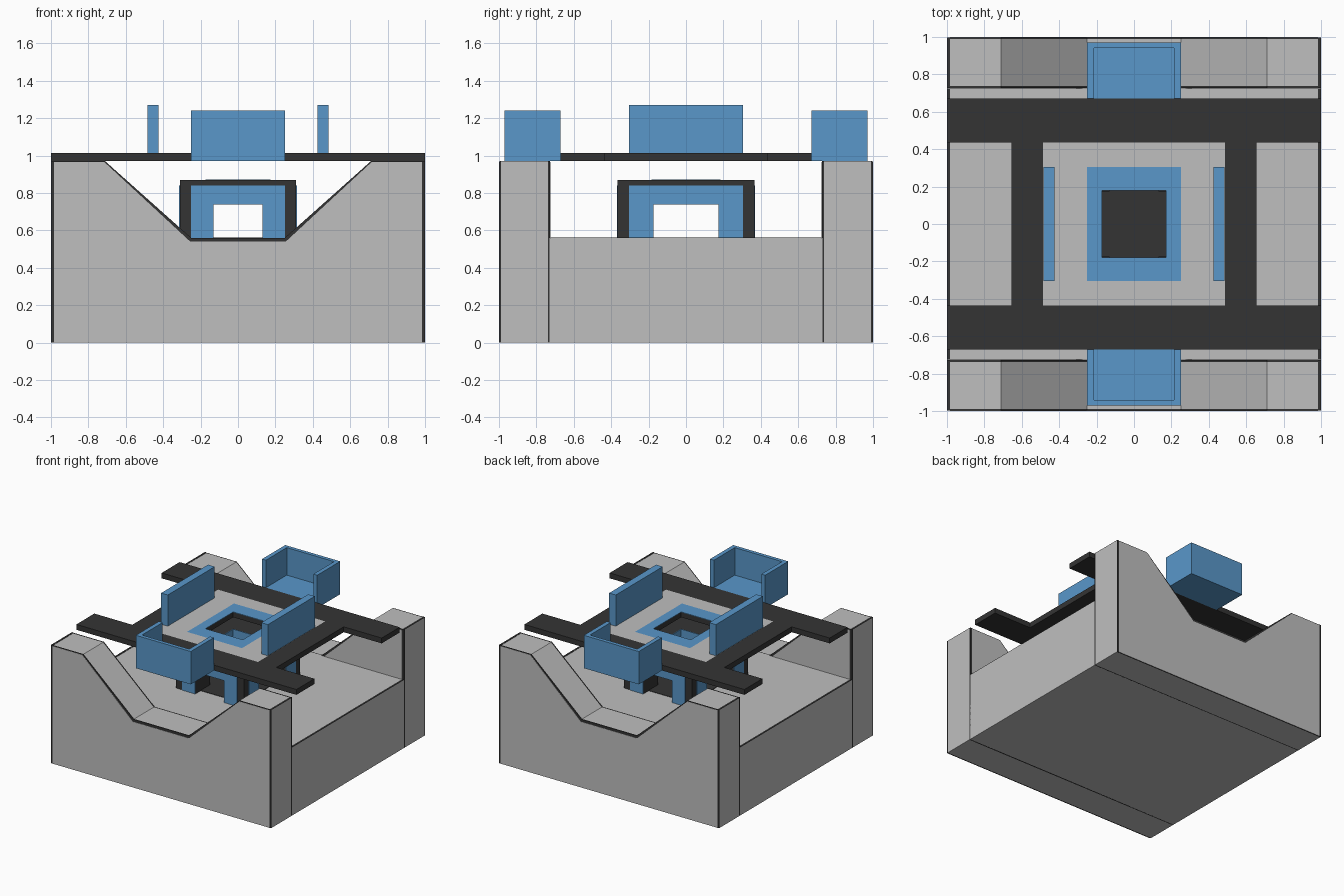
import bpy
import bmesh
from mathutils import Vector

cube = bpy.data.objects.get("Cube")
if cube:
    bpy.data.objects.remove(cube, do_unlink=True)


def material(name, rgb):
    m = bpy.data.materials.new(name)
    m.use_nodes = True
    m.diffuse_color = (*rgb, 1)
    m.node_tree.nodes["Principled BSDF"].inputs["Base Color"].default_value = (*rgb, 1)
    return m


GREY = material("light grey", (0.52, 0.52, 0.52))
DARK = material("charcoal", (0.034, 0.034, 0.034))
BLUE = material("sky blue", (0.10, 0.31, 0.59))


def finish(name, bm, mat):
    bmesh.ops.recalc_face_normals(bm, faces=bm.faces[:])
    mesh = bpy.data.meshes.new(name)
    bm.to_mesh(mesh)
    bm.free()
    mesh.materials.append(mat)
    bpy.context.collection.objects.link(bpy.data.objects.new(name, mesh))


def add_box(bm, x, y, z):
    verts = bmesh.ops.create_cube(bm, size=1)["verts"]
    for v in verts:
        v.co = Vector([(a + b) / 2 + c * (b - a) for (a, b), c in zip((x, y, z), v.co)])


def boxes(name, mat, *spans):
    bm = bmesh.new()
    for span in spans:
        add_box(bm, *span)
    finish(name, bm, mat)


def slab(name, mat, pts, lo, hi, axis="y"):
    """Extrude a profile of (across, z) points along y or x."""
    bm = bmesh.new()
    place = (lambda a, z: (a, lo, z)) if axis == "y" else (lambda a, z: (lo, a, z))
    face = bm.faces.new([bm.verts.new(place(a, z)) for a, z in pts])
    out = bmesh.ops.extrude_face_region(bm, geom=[face])["geom"]
    step = Vector((0, hi - lo, 0)) if axis == "y" else Vector((hi - lo, 0, 0))
    bmesh.ops.translate(bm, vec=step, verts=[g for g in out if isinstance(g, bmesh.types.BMVert)])
    finish(name, bm, mat)


def ring(name, mat, ox, oy, ix, iy, z):
    """Rectangular frame with a rectangular hole."""
    bm = bmesh.new()
    corners = [(-1, -1), (1, -1), (1, 1), (-1, 1)]
    grid = [[[bm.verts.new((sx * a, sy * b, h)) for sx, sy in corners]
             for a, b in ((ox, oy), (ix, iy))] for h in z]
    (lo_out, lo_in), (hi_out, hi_in) = grid
    for i in range(4):
        j = (i + 1) % 4
        for p, q in ((lo_out, lo_in), (hi_out, hi_in), (lo_out, hi_out), (lo_in, hi_in)):
            bm.faces.new((p[i], p[j], q[j], q[i]))
    finish(name, bm, mat)


def mirrored(half):
    return half + [(-a, z) for a, z in reversed(half)]


def ordered(s, a, b):
    return tuple(sorted((s * a, s * b)))


FLOOR, TOP, DECK = 0.56, 0.97, 1.014

# Base: floor slab and two notched end walls with dark edging
boxes("base_floor", GREY, ((-1, 1), (-0.73, 0.73), (0, FLOOR)))
wall = mirrored([(1, 0), (1, TOP), (0.71, TOP), (0.25, FLOOR)])
panel = mirrored([(0.985, 0), (0.985, TOP - 0.004), (0.715, TOP - 0.004), (0.255, FLOOR - 0.02)])
for s, side in ((-1, "front"), (1, "back")):
    slab(side + "_wall", GREY, wall, s * 0.738, s * 0.99)
    slab(side + "_outer_edging", DARK, wall, s * 0.99, s * 0.998)
    slab(side + "_outer_panel", GREY, panel, s * 0.998, s)
    slab(side + "_inner_edging", DARK, wall, s * 0.726, s * 0.738)
    slab(side + "_inner_panel", GREY, panel, s * 0.724, s * 0.726)
for s, side in ((-1, "right"), (1, "left")):
    edge = ordered(s, 0.985, 1)
    boxes(side + "_top_trim", DARK,
          (edge, (-0.724, 0.724), (FLOOR, FLOOR + 0.002)),
          (edge, (0.726, 0.998), (TOP, TOP + 0.002)),
          (edge, (-0.998, -0.726), (TOP, TOP + 0.002)))

# Pedestal: dark corner posts and hollow head, blue arch faces
boxes("pedestal_posts", DARK,
      *[(ordered(sx, 0.13, 0.31), ordered(sy, 0.175, 0.365), (FLOOR, 0.74))
        for sx in (-1, 1) for sy in (-1, 1)])
ring("pedestal_head", DARK, 0.31, 0.365, 0.175, 0.185, (0.74, 0.87))
ring("pedestal_lining", BLUE, 0.175, 0.185, 0.17, 0.18, (0.742, 0.872))
boxes("pedestal_floor", DARK, ((-0.25, 0.25), (-0.3, 0.3), (FLOOR, FLOOR + 0.003)))
for s in (-1, 1):
    front_arch = mirrored([(0.25, FLOOR), (0.25, 0.84), (-0.25, 0.84), (-0.25, FLOOR)][:2])
    front_arch += [(-0.13, FLOOR), (-0.13, 0.74), (0.13, 0.74), (0.13, FLOOR)]
    slab("pedestal_end_arch", BLUE, front_arch, s * 0.365, s * 0.37)
    side_arch = mirrored([(0.305, FLOOR), (0.305, 0.84)])
    side_arch += [(-0.175, FLOOR), (-0.175, 0.74), (0.175, 0.74), (0.175, FLOOR)]
    slab("pedestal_side_arch", BLUE, side_arch, s * 0.31, s * 0.315, "x")

# Raised deck: dark beams around an inlaid centre with a hole
boxes("deck_long_beams", DARK,
      *[((-1, 1), ordered(s, 0.437, 0.67), (TOP, DECK)) for s in (-1, 1)])
boxes("deck_cross_beams", DARK,
      *[(ordered(s, 0.487, 0.655), (-0.437, 0.437), (TOP, DECK)) for s in (-1, 1)])
ring("deck_centre", DARK, 0.487, 0.437, 0.17, 0.18, (TOP, DECK - 0.004))
ring("deck_grey_inlay", GREY, 0.487, 0.437, 0.25, 0.305, (DECK - 0.004, DECK))
ring("deck_blue_inlay", BLUE, 0.25, 0.305, 0.17, 0.18, (DECK - 0.004, DECK))

# Blue side screens on the deck
for s, side in ((-1, "right"), (1, "left")):
    boxes(side + "_screen", BLUE, (ordered(s, 0.425, 0.485), (-0.305, 0.305), (DECK, 1.27)))

# Blue end booths, open toward the centre
for s, side in ((-1, "front"), (1, "back")):
    y = ordered(s, 0.67, 0.97)
    boxes(side + "_booth", BLUE,
          ((-0.25, 0.25), y, (TOP, DECK)),
          ((-0.25, 0.25), ordered(s, 0.94, 0.97), (DECK, 1.24)),
          ((-0.25, -0.215), ordered(s, 0.67, 0.94), (DECK, 1.24)),
          ((0.215, 0.25), ordered(s, 0.67, 0.94), (DECK, 1.24)))
